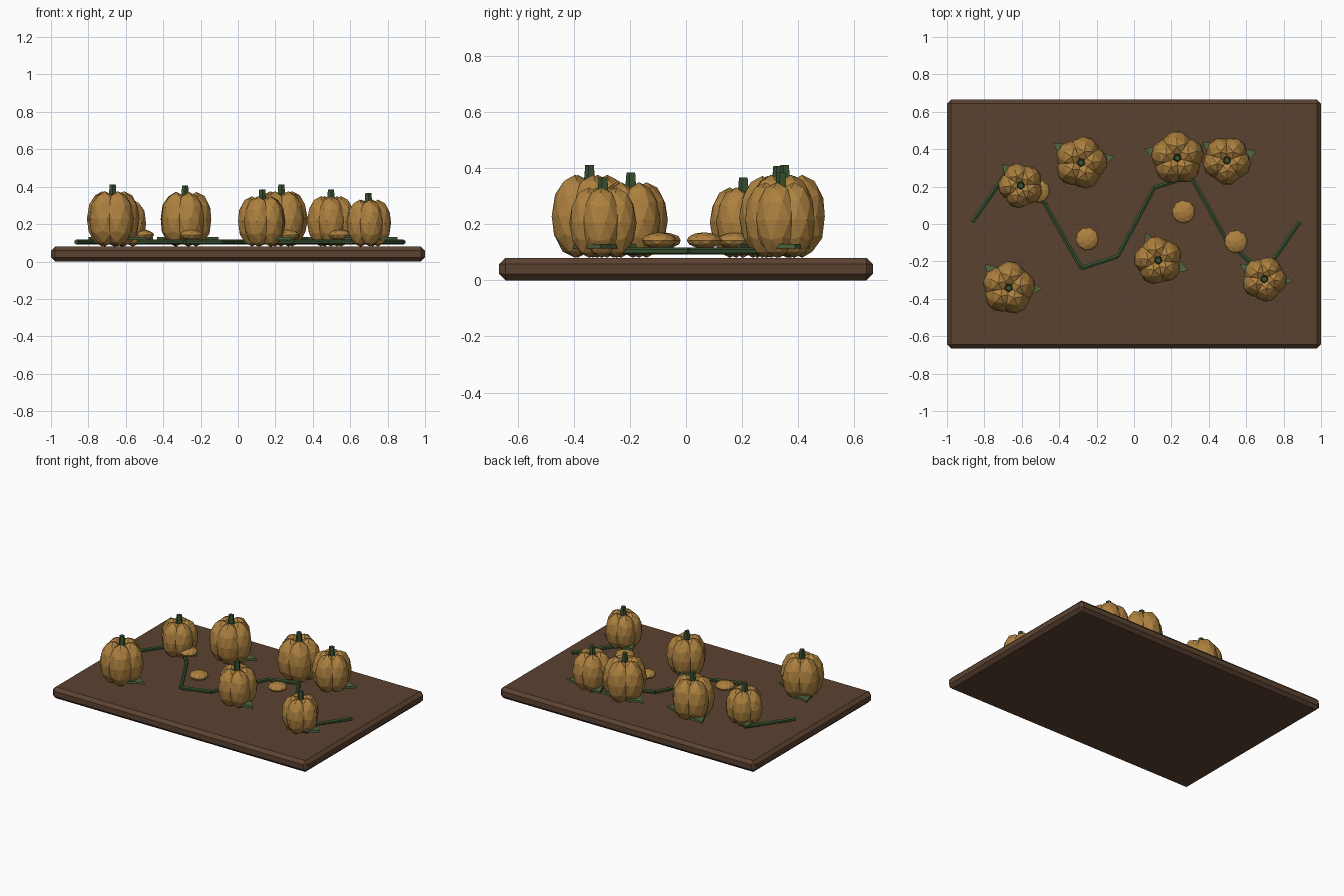
import bpy, bmesh
from math import sin, cos, pi, radians, atan2, hypot
from mathutils import Vector, Matrix

if "Cube" in bpy.data.objects:
    bpy.data.objects.remove(bpy.data.objects["Cube"])


def material(name, color):
    m = bpy.data.materials.new(name)
    m.diffuse_color = (*color, 1)
    m.use_nodes = True
    m.node_tree.nodes["Principled BSDF"].inputs["Base Color"].default_value = m.diffuse_color
    return m


SOIL = material("soil", (0.105, 0.055, 0.03))
SKIN = material("pumpkin_skin", (0.42, 0.22, 0.05))
GREEN = material("green", (0.04, 0.085, 0.03))
LEAF = material("leaf_green", (0.08, 0.14, 0.05))


def finish(bm, name, mat):
    me = bpy.data.meshes.new(name)
    bm.to_mesh(me)
    bm.free()
    ob = bpy.data.objects.new(name, me)
    bpy.context.collection.objects.link(ob)
    me.materials.append(mat)
    return ob


def ellipsoid(bm, center, scale, turn=0):
    mat = Matrix.Translation(center) @ Matrix.Rotation(turn, 4, 'Z') @ Matrix.Diagonal((*scale, 1))
    bmesh.ops.create_icosphere(bm, subdivisions=2, radius=1, matrix=mat)


def cone(bm, a, b, r1, r2, sides):
    a, b = Vector(a), Vector(b)
    rot = (b - a).to_track_quat('Z', 'Y').to_matrix().to_4x4()
    bmesh.ops.create_cone(bm, cap_ends=True, segments=sides, radius1=r1, radius2=r2,
                          depth=(b - a).length, matrix=Matrix.Translation((a + b) / 2) @ rot)


# Soil bed with chamfered edges
bm = bmesh.new()
bmesh.ops.create_cube(bm, size=1, matrix=Matrix.Translation((0, 0, 0.04)) @ Matrix.Diagonal((2, 1.332, 0.08, 1)))
bmesh.ops.bevel(bm, geom=bm.edges[:], offset=0.022, segments=1, affect='EDGES', profile=0.5)
finish(bm, "soil_bed", SOIL)

# Pumpkins: x, y, radius, turn in degrees, two leaf tip offsets
PUMPKINS = [
    (-0.67, -0.342, 0.145, 10, (-0.128, 0.13), (0.18, -0.005)),
    (-0.605, 0.206, 0.123, 40, (-0.10, 0.115), (0.15, -0.01)),
    (-0.283, 0.328, 0.143, 75, (-0.15, 0.107), (0.178, 0.032)),
    (0.232, 0.353, 0.145, 20, (-0.178, 0.048), (0.14, 0.07)),
    (0.497, 0.34, 0.132, 55, (-0.13, 0.1), (0.16, 0.048)),
    (0.13, -0.195, 0.132, 30, (-0.07, 0.15), (0.16, -0.053)),
    (0.697, -0.294, 0.123, 65, (-0.13, 0.08), (0.155, -0.01)),
]
for i, (x, y, r, turn, *leaves) in enumerate(PUMPKINS, 1):
    h = 1.02 * r
    # five overlapping lobes
    bm = bmesh.new()
    for k in range(5):
        t = radians(turn) + k * 2 * pi / 5
        ellipsoid(bm, (x + 0.42 * r * cos(t), y + 0.42 * r * sin(t), 0.08 + h),
                  (0.58 * r, 0.58 * r, h), t)
    finish(bm, f"pumpkin_{i}", SKIN)
    # stem
    bm = bmesh.new()
    top = 0.08 + 2 * h
    cone(bm, (x, y, top - 0.06), (x, y, top + 0.035), 0.025, 0.017, 5)
    finish(bm, f"stem_{i}", GREEN)
    # two flat triangular leaves
    bm = bmesh.new()
    for lx, ly in leaves:
        d, a = hypot(lx, ly), atan2(ly, lx)
        c = d - 0.065
        mat = Matrix.Translation((x + c * cos(a), y + c * sin(a), 0.122)) @ Matrix.Rotation(a, 4, 'Z')
        ring = [Vector((0.065 * cos(q * 2 * pi / 3), 0.065 * sin(q * 2 * pi / 3), 0)) for q in range(3)]
        lo = [bm.verts.new(mat @ (v - Vector((0, 0, 0.008)))) for v in ring]
        hi = [bm.verts.new(mat @ (v + Vector((0, 0, 0.008)))) for v in ring]
        bm.faces.new(hi)
        bm.faces.new(lo[::-1])
        for q in range(3):
            n = (q + 1) % 3
            bm.faces.new((lo[q], lo[n], hi[n], hi[q]))
    finish(bm, f"leaves_{i}", LEAF)

# Small squashed gourds
for i, (x, y) in enumerate([(-0.25, -0.08), (0.265, 0.065), (0.545, -0.095), (-0.512, 0.175)], 1):
    bm = bmesh.new()
    ellipsoid(bm, (x, y, 0.142), (0.063, 0.063, 0.029), i)
    finish(bm, f"small_gourd_{i}", SKIN)

# Zigzag vine of straight segments along a sine wave
pts = [(-0.865 + i * 1.75 / 9, 0.01 + 0.285 * sin(i * 4 * pi / 9), 0.104) for i in range(10)]
bm = bmesh.new()
for a, b in zip(pts, pts[1:]):
    cone(bm, a, b, 0.013, 0.013, 6)
finish(bm, "vine", GREEN)
